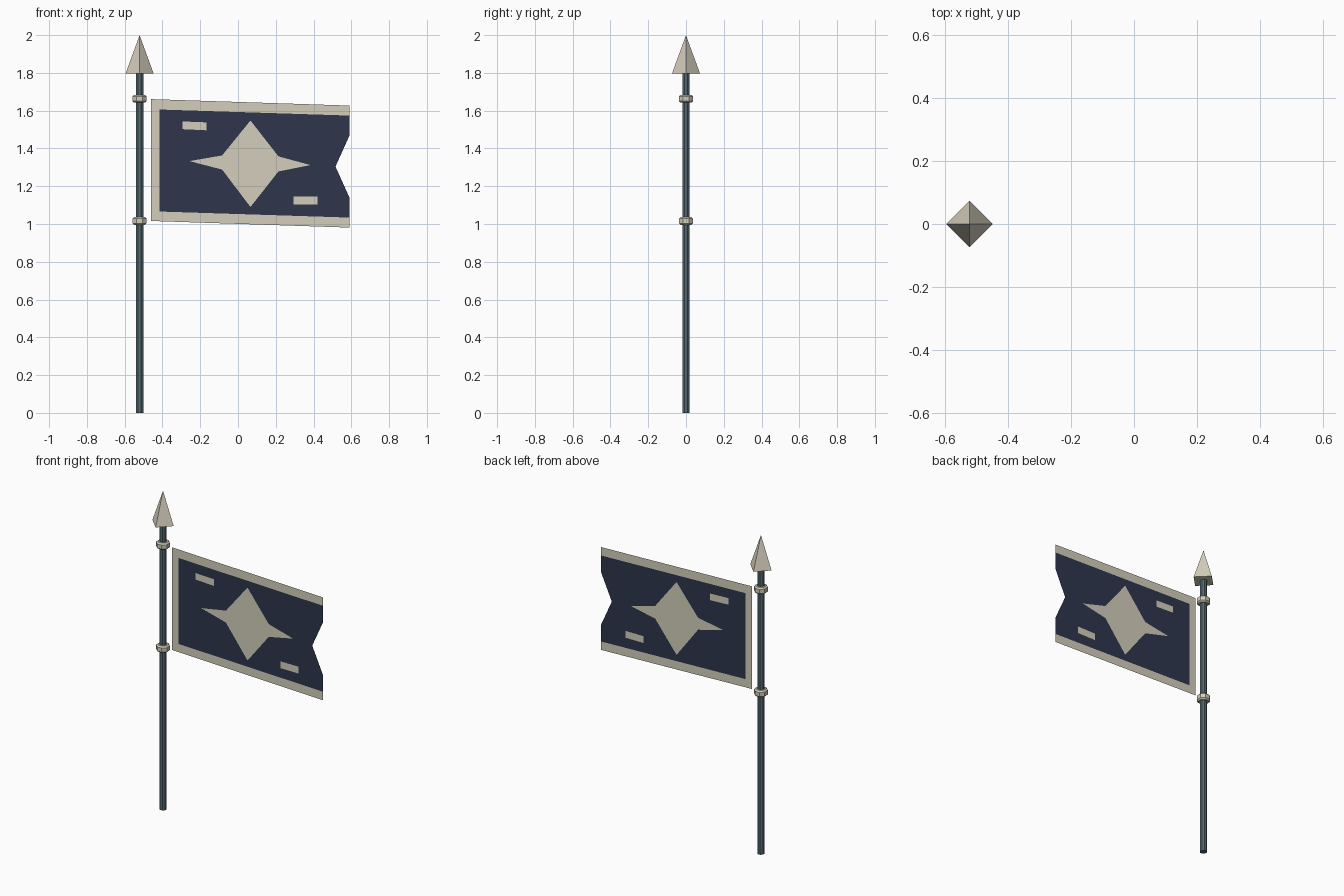
import bpy, bmesh, math
from mathutils import Vector
from mathutils.geometry import tessellate_polygon

if "Cube" in bpy.data.objects:
    bpy.data.objects.remove(bpy.data.objects["Cube"])

POLE_X = -0.521


def material(name, srgb):
    m = bpy.data.materials.new(name)
    m.diffuse_color = [((c / 255 + 0.055) / 1.055) ** 2.4 for c in srgb] + [1]
    m.use_nodes = True
    m.node_tree.nodes["Principled BSDF"].inputs["Base Color"].default_value = m.diffuse_color
    return m


cream = material("cream", (212, 206, 188))
navy = material("navy", (46, 54, 76))
steel = material("steel_blue", (86, 108, 116))


def finish(name, bm, mats):
    me = bpy.data.meshes.new(name)
    bm.to_mesh(me)
    bm.free()
    for m in mats:
        me.materials.append(m)
    ob = bpy.data.objects.new(name, me)
    bpy.context.collection.objects.link(ob)
    return ob


def lathe(name, profile, sides, mat, turn=0.0):
    """Flat-sided turned part around the pole axis, from (radius, z) pairs."""
    bm = bmesh.new()
    rings = []
    for r, z in profile:
        angles = [turn + 2 * math.pi * i / sides for i in range(sides)]
        rings.append([bm.verts.new((POLE_X + r * math.cos(a), r * math.sin(a), z)) for a in angles])
    for lo, hi in zip(rings, rings[1:]):
        for i in range(sides):
            j = (i + 1) % sides
            bm.faces.new((lo[i], lo[j], hi[j], hi[i]))
    bm.faces.new(rings[0][::-1])
    bm.faces.new(rings[-1])
    bmesh.ops.remove_doubles(bm, verts=bm.verts, dist=1e-5)
    bmesh.ops.recalc_face_normals(bm, faces=bm.faces)
    return finish(name, bm, [mat])


# Pole, two collars and the four-sided spear tip
lathe("pole", [(0.021, 0), (0.021, 1.8)], 8, steel, math.pi / 8)
for label, z in (("lower", 1.016), ("upper", 1.663)):
    lathe(label + "_collar", [(0.031, z - 0.021), (0.04, z - 0.013),
                              (0.04, z + 0.013), (0.031, z + 0.021)], 8, cream, math.pi / 8)
bm = bmesh.new()
base = [bm.verts.new((POLE_X + 0.074 * x, 0.074 * y, 1.797))
        for x, y in ((1, 0), (0, 1), (-1, 0), (0, -1))]
tip = bm.verts.new((POLE_X, 0, 2))
bm.faces.new(base[::-1])
for i in range(4):
    bm.faces.new((base[i], base[(i + 1) % 4], tip))
finish("spear_tip", bm, [cream])

# Flag: one thin sheet, with the emblem and marks set into the dark field
trim = [(-0.46, 1.661), (-0.46, 1.016), (0.59, 0.981), (0.59, 1.034),
        (-0.415, 1.066), (-0.415, 1.606), (0.59, 1.574), (0.59, 1.627)]
field = [(-0.415, 1.606), (-0.415, 1.066), (0.59, 1.034), (0.59, 1.14),
         (0.516, 1.304), (0.59, 1.468), (0.59, 1.574)]
star = [(0.066, 1.548), (-0.084, 1.363), (-0.257, 1.333), (-0.084, 1.288),
        (0.066, 1.09), (0.214, 1.278), (0.384, 1.312), (0.214, 1.358)]
upper_mark = [(-0.294, 1.543), (-0.294, 1.502), (-0.167, 1.496), (-0.167, 1.538)]
lower_mark = [(0.294, 1.146), (0.294, 1.103), (0.42, 1.103), (0.42, 1.146)]

bm = bmesh.new()


def patch(loops, mat_index):
    """Fill the first outline, leaving the other outlines as holes."""
    loops = [[Vector((x, 0, z)) for x, z in lp] for lp in loops]
    verts = [bm.verts.new(p) for lp in loops for p in lp]
    for tri in tessellate_polygon(loops):
        f = bm.faces.new([verts[i] for i in tri])
        f.normal_update()
        if f.normal.y > 0:
            f.normal_flip()
        f.material_index = mat_index


patch([field, star, upper_mark, lower_mark], 1)
for outline in (trim, star, upper_mark, lower_mark):
    patch([outline], 0)
bmesh.ops.remove_doubles(bm, verts=bm.verts, dist=1e-5)
finish("flag", bm, [cream, navy])
